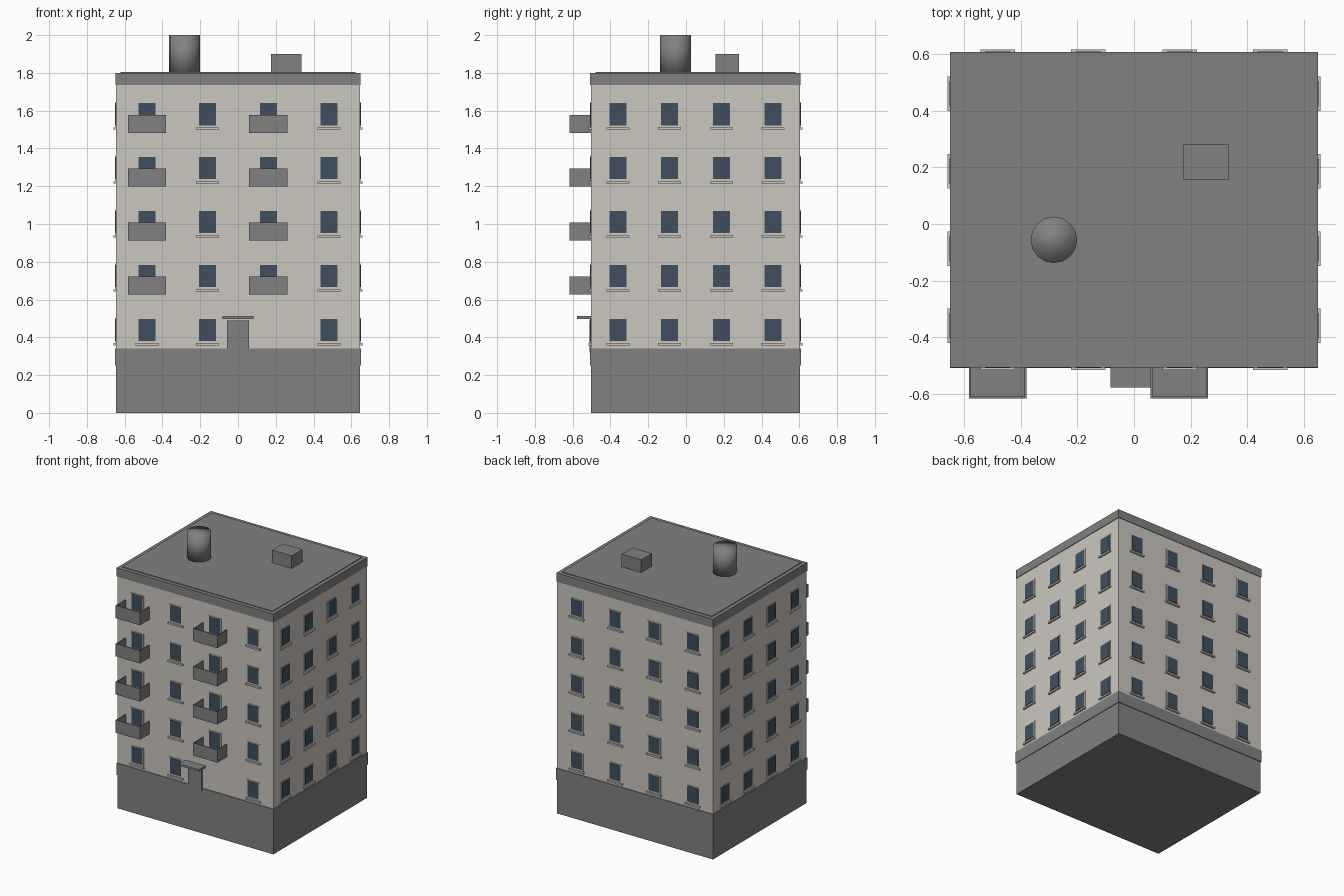
import bpy, bmesh, math
from mathutils import Matrix, Vector

if "Cube" in bpy.data.objects:
    bpy.data.objects.remove(bpy.data.objects["Cube"])


def material(name, rgb):
    m = bpy.data.materials.new(name)
    m.diffuse_color = (*rgb, 1)
    m.use_nodes = True
    m.node_tree.nodes["Principled BSDF"].inputs["Base Color"].default_value = m.diffuse_color
    return m


WALL = material("warm plaster", (0.60, 0.565, 0.52))
GREY = material("concrete grey", (0.22, 0.22, 0.22))
GLASS = material("window blue", (0.050, 0.078, 0.115))

CY = 0.05               # building centre in y
HX, HY = 0.645, 0.553   # half sizes of the walls


def add_box(bm, lo, hi, turn=Matrix()):
    lo, hi = Vector(lo), Vector(hi)
    size = hi - lo
    m = turn @ Matrix.Translation((lo + hi) / 2) @ Matrix.Diagonal((*size, 1))
    bmesh.ops.create_cube(bm, size=1, matrix=m)


def finish(name, bm, mat):
    mesh = bpy.data.meshes.new(name)
    bm.to_mesh(mesh)
    bm.free()
    mesh.materials.append(mat)
    ob = bpy.data.objects.new(name, mesh)
    bpy.context.collection.objects.link(ob)
    return ob


def boxes(name, mat, parts):
    bm = bmesh.new()
    for p in parts:
        add_box(bm, *p)
    return finish(name, bm, mat)


def slab(name, mat, grow, z0, z1):
    x, y = HX + grow, HY + grow
    return boxes(name, mat, [((-x, CY - y, z0), (x, CY + y, z1))])


# Main masses
slab("walls", WALL, 0, 0.30, 1.74)
slab("base", GREY, 0, 0, 0.26)
slab("base_band", GREY, 0.005, 0.25, 0.34)
slab("cornice", GREY, 0.004, 1.735, 1.80)
slab("roof_deck", GREY, -0.024, 1.79, 1.805)

# Windows: each facade is (turn about z, distance to wall, columns)
FLOORS = [1.581 - 0.2855 * k for k in range(5)]
WIDE = (-0.481, -0.161, 0.161, 0.481)
NARROW = (-0.41, -0.137, 0.137, 0.41)
frames, panes, sills = [], [], []
for side, (dist, cols) in enumerate([(HY, WIDE), (HX, NARROW)] * 2):
    turn = Matrix.Translation((0, CY, 0)) @ Matrix.Rotation(side * math.pi / 2, 4, 'Z')
    for floor, z in enumerate(FLOORS):
        for col, x in enumerate(cols):
            if side == 0 and floor == 4 and col == 2:
                continue    # blank wall next to the entrance
            w = -dist
            frames.append(((x - 0.054, w - 0.003, z - 0.070),
                           (x + 0.054, w + 0.01, z + 0.066), turn))
            panes.append(((x - 0.045, w - 0.006, z - 0.0585),
                          (x + 0.045, w + 0.01, z + 0.0585), turn))
            sills.append(((x - 0.061, w - 0.013, z - 0.082),
                          (x + 0.061, w + 0.01, z - 0.070), turn))
boxes("window_frames", WALL, frames)
boxes("window_panes", GLASS, panes)
boxes("window_sills", WALL, sills)

# Balconies: floor slab, front panel and two side panels
front, wall_y, t = -0.616, CY - HY, 0.007
parts = []
for x in (-0.481, 0.16):
    for z in FLOORS[:4]:
        x0, x1, z0, z1 = x - 0.101, x + 0.101, z - 0.098, z - 0.003
        parts += [((x0, front, z0), (x1, wall_y, z0 + 0.01)),
                  ((x0, front, z0), (x1, front + t, z1)),
                  ((x0, front, z0), (x0 + t, wall_y, z1)),
                  ((x1 - t, front, z0), (x1, wall_y, z1))]
boxes("balconies", GREY, parts)

# Entrance
boxes("entrance_door", GREY, [((-0.057, wall_y - 0.008, 0.32), (0.057, wall_y + 0.01, 0.488))])
boxes("entrance_canopy", GREY, [((-0.083, -0.578, 0.497), (0.083, wall_y + 0.01, 0.512))])

# Roof items
boxes("roof_hatch", GREY, [((0.174, 0.155, 1.79), (0.336, 0.281, 1.90))])
bm = bmesh.new()
bmesh.ops.create_cone(bm, cap_ends=True, segments=16, radius1=0.082, radius2=0.082, depth=0.21,
                      matrix=Matrix.Translation((-0.283, -0.056, 1.895)))
for f in bm.faces:
    f.smooth = True
finish("roof_tank", bm, GREY)
